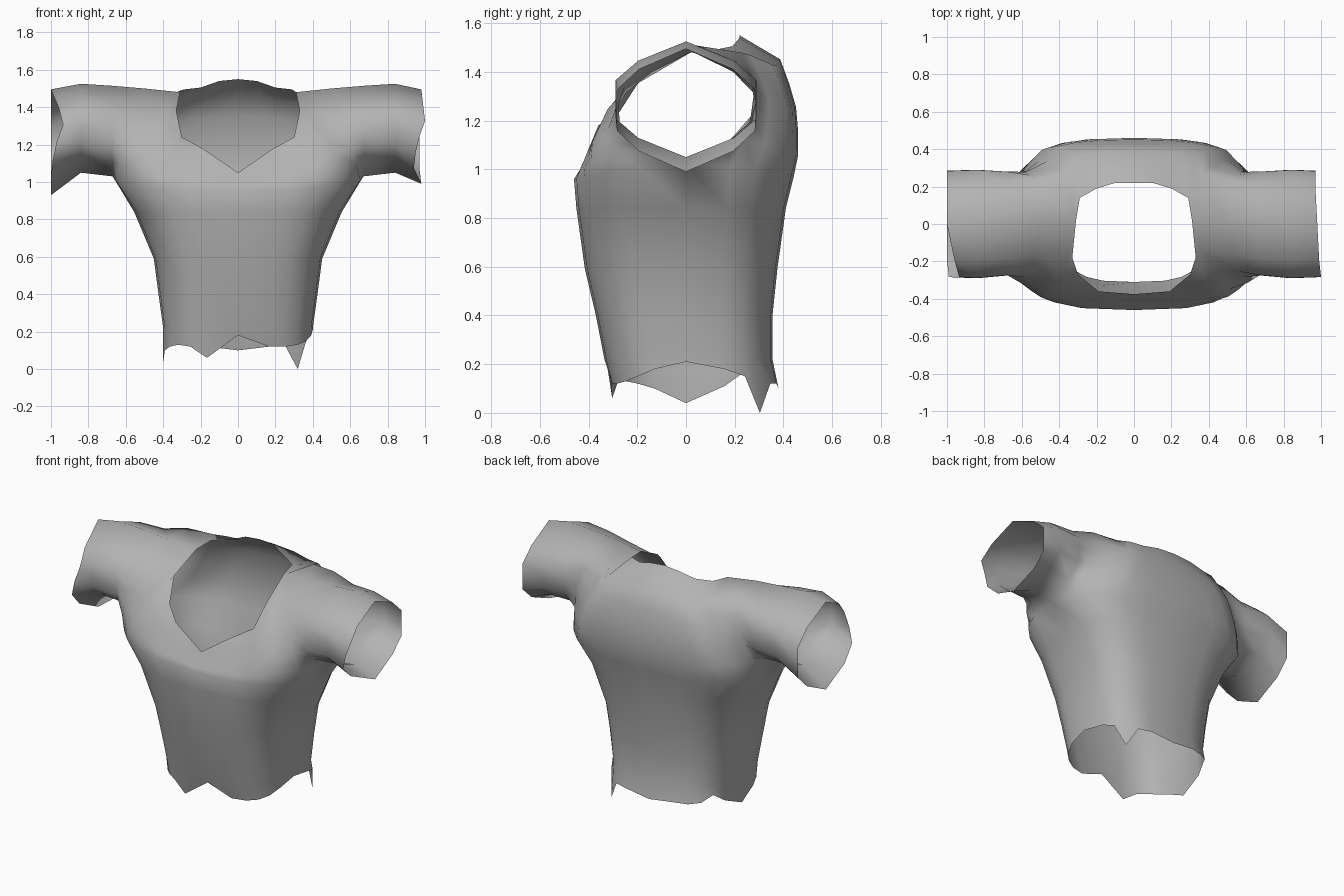
import bpy, bmesh
from math import sin, cos, pi
from mathutils import Vector

old = bpy.data.objects.get("Cube")
if old:
    bpy.data.objects.remove(old)

ROWS = 6     # steps from shoulder line down to armpit line
COLS = 6     # steps from side seam to centre line

# Torso rings: height, half width, front depth, back depth
RINGS = [(1.03, .67, .46, .44), (.84, .555, .45, .41), (.59, .45, .415, .375),
         (.4, .425, .37, .355), (.22, .4, .335, .355), (.1, .4, .31, .38)]

# Columns from armpit to centre: upper end, outward bulge, upward lift, skew
FRONT = [((.68, 0, 1.515), .275, 0, 1), ((.5, 0, 1.5), .19, 0, 1),
         ((.31, .02, 1.48), .16, 0, 1), ((.33, -.18, 1.38), .08, 0, 1),
         ((.3, -.27, 1.24), .03, 0, 1), ((.19, -.36, 1.18), 0, 0, 1),
         ((0, -.375, 1.05), 0, 0, 1)]
BACK = [((.68, 0, 1.515), .28, .01, .9), ((.5, 0, 1.5), .2, .06, .5),
        ((.31, .02, 1.48), .2, .07, .5), ((.29, .14, 1.495), .18, .02, .5),
        ((.2, .19, 1.505), .15, .01, .5), ((.1, .22, 1.54), .13, 0, .5),
        ((0, .22, 1.55), .13, 0, .5)]

# Torn edges: hem heights from right side to left side, cuff reach top to bottom
FRONT_HEM = [.04, .1, .12, .13, .12, .06, .18, .12, .12, .13, .15, .18, .21]
BACK_HEM = [.04, .11, .17, .13, .12, .12, .1, .12, .12, 0, .15, .18, .21]
CUFF = {(1, -1): [.98, .99, 1, .97, .95, .94, .98],
        (1, 1): [.98, .97, .97, .97, .97, .97, .98],
        (-1, -1): [1, .96, .935, .97, .99, 1, 1],
        (-1, 1): [1] * 7}


def ring_point(ring, col, face):
    """Point on a rounded torso ring; face is -1 for front, 1 for back."""
    z, w, front, back = ring
    a = pi / 2 * (1 - col / COLS)
    depth = front if face < 0 else back
    y = face * depth * cos(a) ** .65 if col else 0
    return Vector((w * sin(a) ** .65, y, z))


def arc(top, bottom, face, bulge, lift=0, skew=1):
    """Column of points bowed outward, flat in the middle, between two ends."""
    pts = []
    for i in range(ROWS + 1):
        t = i / ROWS
        p = Vector(top).lerp(Vector(bottom), t)
        if 0 < i < ROWS:
            bow = min(1, 1.1 * sin(pi * t ** skew) ** .7)
            p += Vector((0, face * bulge * bow, lift * bow))
        pts.append(p)
    return pts


def panel(side, face):
    """Columns of one quarter of the garment: sleeve, shoulder and torso."""
    low = .99 if side > 0 else .93
    cuff = arc((1, 0, 1.495), (1, 0, low), face, .285)
    for p, x in zip(cuff, CUFF[side, face]):
        p.x = x
    cols = [cuff, arc((.84, 0, 1.525), (.84, 0, 1.05), face, .29)]
    hem = FRONT_HEM if face < 0 else BACK_HEM
    for k, (top, bulge, lift, skew) in enumerate(FRONT if face < 0 else BACK):
        bottom = ring_point(RINGS[0], k, face)
        bottom.z -= .07 * sin(pi / 2 * k / COLS)
        col = arc(top, bottom, face, bulge, lift, skew)
        col += [ring_point(r, k, face) for r in RINGS[1:]]
        col[-1].z = hem[COLS + side * (COLS - k)]
        cols.append(col)
    return [[Vector((p.x * side, p.y, p.z)) for p in c] for c in cols]


# Sew the four panels into one open sheet
bm = bmesh.new()
for side in (1, -1):
    for face in (-1, 1):
        grid = [[bm.verts.new(p) for p in c] for c in panel(side, face)]
        for a, b in zip(grid, grid[1:]):
            for i in range(min(len(a), len(b)) - 1):
                quad = [a[i], a[i + 1], b[i + 1], b[i]]
                bm.faces.new(quad if side * face > 0 else quad[::-1])
bmesh.ops.remove_doubles(bm, verts=bm.verts, dist=.001)
bmesh.ops.recalc_face_normals(bm, faces=bm.faces)
bm.normal_update()
front = min(bm.faces, key=lambda f: f.calc_center_median().y)
if front.normal.y > 0:
    bmesh.ops.reverse_faces(bm, faces=bm.faces)

mesh = bpy.data.meshes.new("torn_shirt")
bm.to_mesh(mesh)
bm.free()
shirt = bpy.data.objects.new("torn_shirt", mesh)
bpy.context.collection.objects.link(shirt)

# Plain grey cloth
cloth = bpy.data.materials.new("grey_cloth")
cloth.use_nodes = True
colour = (.45, .45, .45, 1)
cloth.diffuse_color = colour
cloth.node_tree.nodes["Principled BSDF"].inputs["Base Color"].default_value = colour
mesh.materials.append(cloth)
mesh.shade_smooth()
